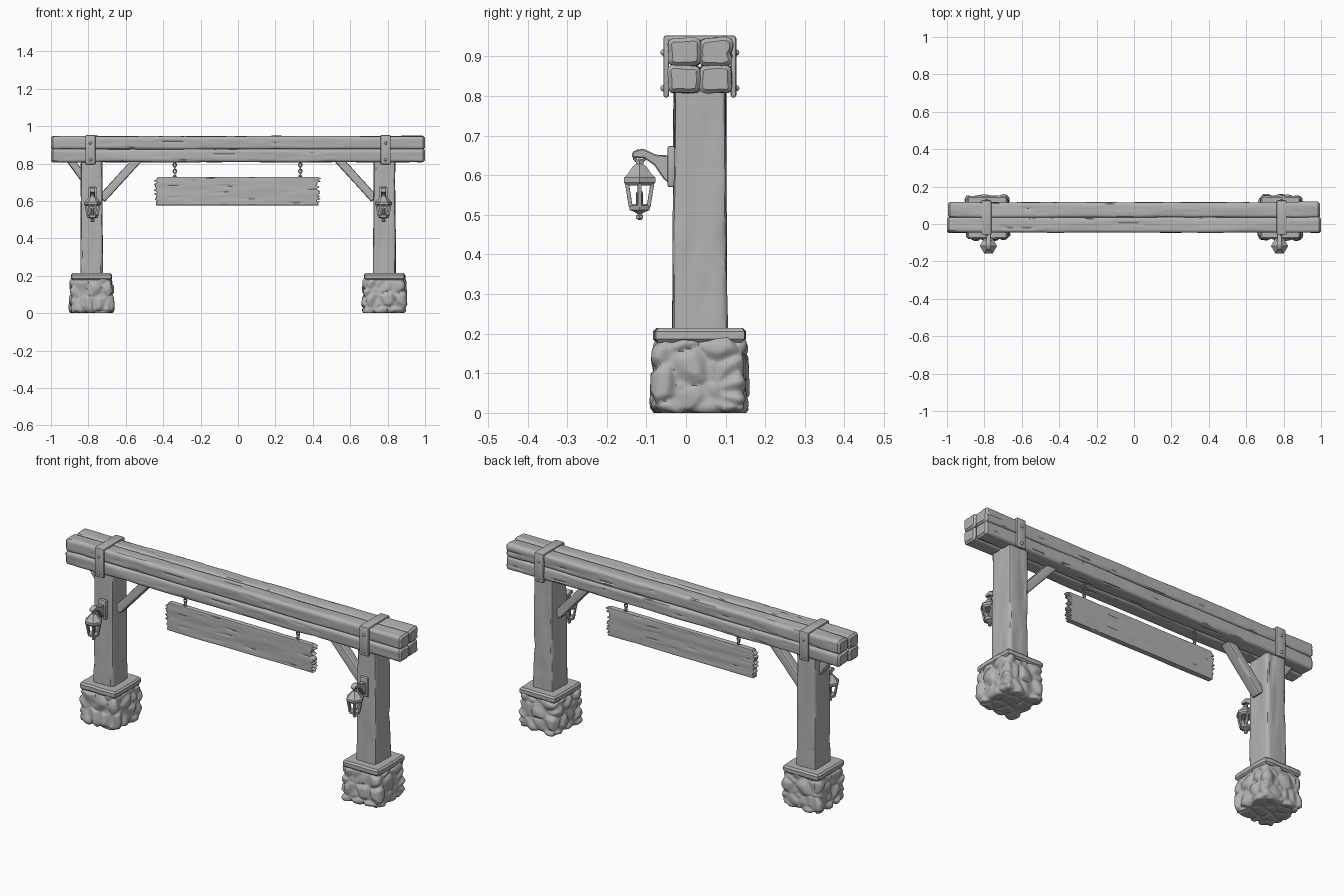
import bpy, bmesh, math
from mathutils import Vector, noise

if "Cube" in bpy.data.objects:
    bpy.data.objects.remove(bpy.data.objects["Cube"])

MID = 0.035      # depth of the centre line of the gate
POST_X = 0.783

grey = bpy.data.materials.new("plain_grey")
grey.use_nodes = True
grey.diffuse_color = (0.45, 0.45, 0.45, 1)
grey.node_tree.nodes["Principled BSDF"].inputs["Base Color"].default_value = grey.diffuse_color


def style(obj, name, angle=40):
    obj.name = name
    obj.data.materials.append(grey)
    obj.data.shade_smooth()
    obj.data.set_sharp_from_angle(angle=math.radians(angle))
    return obj


def finish(name, bm, angle=40):
    bmesh.ops.recalc_face_normals(bm, faces=bm.faces)
    mesh = bpy.data.meshes.new(name)
    bm.to_mesh(mesh)
    bm.free()
    obj = bpy.data.objects.new(name, mesh)
    bpy.context.collection.objects.link(obj)
    return style(obj, name, angle)


def rounded(p, half, r):
    """Pull a point on a box onto its rounded version; also return the outward direction."""
    core = Vector([max(-h + r, min(h - r, c)) for c, h in zip(p, half)])
    out = (p - core).normalized()
    return core + out * r, out


def timber(name, start, end, width, depth, nu=10, nv=10, r=0.015, amp=0.004,
           freq=22, jag=0.0, taper=1.0, step=0.02):
    """Weathered rounded board from start to end, with grooves along the grain."""
    start, end = Vector(start), Vector(end)
    axis = (end - start).normalized()
    length = (end - start).length
    v_dir = Vector((0, 1, 0))
    u_dir = v_dir.cross(axis)
    half = (width / 2, depth / 2, 1)
    corners = [(-1, -1), (1, -1), (1, 1), (-1, 1)]
    outline = []
    for k, n in enumerate((nu, nv, nu, nv)):
        a = Vector((*corners[k], 0))
        b = Vector((*corners[(k + 1) % 4], 0))
        for j in range(n):
            p = a.lerp(b, j / n)
            outline.append(rounded(Vector((p.x * half[0], p.y * half[1], 0)), half, r))
    count = max(4, int(length / step))
    stations = [(0, 0.6 * r)] + [
        (0.6 * r + (length - 1.2 * r) * i / count, 0) for i in range(count + 1)
    ] + [(length, 0.6 * r)]
    seed = start * 37
    bm = bmesh.new()
    rings = []
    for t, inset in stations:
        ring = []
        size = 1 + (taper - 1) * t / length
        for p, out in outline:
            grain = noise.noise(Vector((p.x * freq, p.y * freq, t * 4)) + seed)
            fine = noise.noise(Vector((p.x * freq * 4, p.y * freq * 4, t * 9)) + seed)
            move = amp * grain - 3 * amp * max(0, fine - 0.3) - inset
            q = p * size + out * move
            along = t
            if jag:
                shift = jag * noise.noise(Vector((p.x * 110, 0, start.x + (t > length / 2) * 5)))
                along += shift * abs(2 * t / length - 1) ** 8
            ring.append(bm.verts.new(start + axis * along + u_dir * q.x + v_dir * q.y))
        rings.append(ring)
    n = len(outline)
    for a, b in zip(rings, rings[1:]):
        for i in range(n):
            j = (i + 1) % n
            bm.faces.new((a[i], a[j], b[j], b[i]))
    # end grain: strips across, plus the two rounded rims
    for ring in (rings[0], rings[-1]):
        back = 2 * nu + nv
        for j in range(nu):
            bm.faces.new((ring[j], ring[j + 1], ring[back - j - 1], ring[back - j]))
        if nv > 1:
            bm.faces.new(ring[nu:nu + nv + 1])
            bm.faces.new(ring[back:] + ring[:1])
    return finish(name, bm)


def stone_base(name, x):
    """Block of rounded cobbles with cracks between the cells."""
    bm = bmesh.new()
    bmesh.ops.create_cube(bm, size=2)
    bmesh.ops.subdivide_edges(bm, edges=bm.edges[:], cuts=32, use_grid_fill=True)
    half = (0.108, 0.112, 0.095)
    for v in bm.verts:
        p, out = rounded(Vector([c * h for c, h in zip(v.co, half)]), half, 0.025)
        near = noise.voronoi(p * 15 + Vector((x * 9, 0, 3)))[0]
        p += out * (0.016 * min(1, 2.2 * (near[1] - near[0])) - 0.006)
        flare = 1.02 - 0.3 * p.z
        v.co = (x + p.x * flare, MID + p.y * flare, max(0, p.z + half[2]))
    return finish(name, bm, 60)


def box(name, center, size, bevel=0.006):
    bm = bmesh.new()
    bmesh.ops.create_cube(bm, size=1)
    for v in bm.verts:
        v.co = Vector([c + s * k for c, s, k in zip(center, size, v.co)])
    bmesh.ops.bevel(bm, geom=bm.edges[:], offset=bevel, segments=2, affect='EDGES', profile=0.5)
    return finish(name, bm)


def lathe(name, x, y, profile, sides=6):
    bm = bmesh.new()
    rings = [[bm.verts.new((x + r * math.cos(math.tau * i / sides),
                            y + r * math.sin(math.tau * i / sides), z))
              for i in range(sides)] for r, z in profile]
    for a, b in zip(rings, rings[1:]):
        for i in range(sides):
            j = (i + 1) % sides
            bm.faces.new((a[i], a[j], b[j], b[i]))
    bm.faces.new(rings[0])
    bm.faces.new(rings[-1])
    return finish(name, bm, 25)


def link(name, loc, turn, major, minor, stretch=1.0):
    bpy.ops.mesh.primitive_torus_add(location=loc, rotation=(math.pi / 2, 0, turn),
                                     major_radius=major, minor_radius=minor,
                                     major_segments=14, minor_segments=6)
    obj = bpy.context.object
    obj.scale.y = stretch
    return style(obj, name, 60)


def rivet(name, loc):
    bm = bmesh.new()
    bmesh.ops.create_icosphere(bm, subdivisions=2, radius=0.008)
    bmesh.ops.translate(bm, verts=bm.verts, vec=loc)
    return finish(name, bm, 60)


# Crossbeam: four logs bundled together
for row, z in (("lower", 0.843), ("upper", 0.911)):
    for side, y, trim in (("front", -0.004, 0.0), ("back", 0.075, 0.006)):
        timber(f"{row}_{side}_beam", (-1 + trim, y, z), (1 - trim, y, z), 0.07, 0.082, r=0.016)

# Posts, bases, straps and lanterns on both sides
for side, s in (("right", -1), ("left", 1)):
    x = s * POST_X
    stone_base(f"{side}_stone_base", x)
    timber(f"{side}_base_cap", (x, MID, 0.178), (x, MID, 0.214), 0.218, 0.232,
           r=0.014, amp=0.003, step=0.008)
    timber(f"{side}_post", (x, MID, 0.2), (x, MID, 0.82), 0.12, 0.138, r=0.014, taper=0.94)
    timber(f"{side}_inner_brace", (s * 0.73, MID, 0.61), (s * 0.535, MID, 0.825),
           0.045, 0.055, nu=6, nv=6, r=0.008, amp=0.002)

    # Metal strap over the beam
    sx = s * 0.789
    box(f"{side}_strap_top", (sx, MID, 0.946), (0.054, 0.182, 0.014))
    for face, y in (("front", -0.05), ("back", 0.12)):
        box(f"{side}_strap_{face}", (sx, y, 0.874), (0.054, 0.014, 0.156))
        for k, z in enumerate((0.82, 0.91)):
            rivet(f"{side}_{face}_rivet_{k}", (sx, y + math.copysign(0.007, y - MID), z))

    # Lantern bracket
    lx, ly = s * 0.778, -0.117
    box(f"{side}_bracket_plate", (lx, -0.037, 0.622), (0.045, 0.02, 0.104))
    bm = bmesh.new()
    side_profile = [(-0.04, 0.578), (-0.04, 0.65), (-0.075, 0.652), (-0.11, 0.668),
                    (-0.135, 0.66), (-0.137, 0.645), (-0.105, 0.643), (-0.08, 0.625),
                    (-0.056, 0.59)]
    arm = bm.faces.new([bm.verts.new((lx - 0.013, y, z)) for y, z in side_profile])
    grown = bmesh.ops.extrude_face_region(bm, geom=[arm])["geom"]
    bmesh.ops.translate(bm, vec=(0.026, 0, 0),
                        verts=[g for g in grown if isinstance(g, bmesh.types.BMVert)])
    bmesh.ops.bevel(bm, geom=bm.edges[:], offset=0.003, segments=1, affect='EDGES')
    finish(f"{side}_bracket_arm", bm)

    # Lantern
    link(f"{side}_lantern_ring", (lx, ly, 0.648), math.pi / 2, 0.014, 0.004)
    lathe(f"{side}_lantern_roof", lx, ly,
          [(0.004, 0.642), (0.011, 0.638), (0.011, 0.628), (0.02, 0.622), (0.034, 0.604),
           (0.046, 0.594), (0.046, 0.582), (0.038, 0.574), (0.02, 0.574)])
    lathe(f"{side}_lantern_foot", lx, ly,
          [(0.004, 0.487), (0.01, 0.491), (0.01, 0.498), (0.006, 0.502), (0.016, 0.508),
           (0.029, 0.512), (0.031, 0.524), (0.022, 0.528)])
    lathe(f"{side}_candle", lx, ly, [(0.009, 0.52), (0.009, 0.555), (0.002, 0.566)], 8)
    for k in range(6):
        ca, sa = math.cos(k * math.pi / 3), math.sin(k * math.pi / 3)
        timber(f"{side}_lantern_bar_{k}", (lx + 0.026 * ca, ly + 0.026 * sa, 0.52),
               (lx + 0.037 * ca, ly + 0.037 * sa, 0.58), 0.01, 0.01,
               nu=2, nv=2, r=0.002, amp=0)

# Short outer brace on one side only
timber("right_outer_brace", (-0.795, MID, 0.68), (-0.9, MID, 0.825), 0.04, 0.055,
       nu=6, nv=6, r=0.008, amp=0.002)

# Hanging board with splintered ends
timber("sign_board", (-0.443, MID, 0.653), (0.43, MID, 0.653), 0.152, 0.03,
       nu=36, nv=3, r=0.005, amp=0.0022, freq=28, jag=0.022, step=0.01)

# Chains holding the board
for side, x in (("right", -0.338), ("left", 0.333)):
    for k in range(6):
        link(f"{side}_chain_link_{k}", (x, MID, 0.725 + 0.017 * k),
             (k % 2) * math.pi / 2, 0.0085, 0.0032, 1.3)
